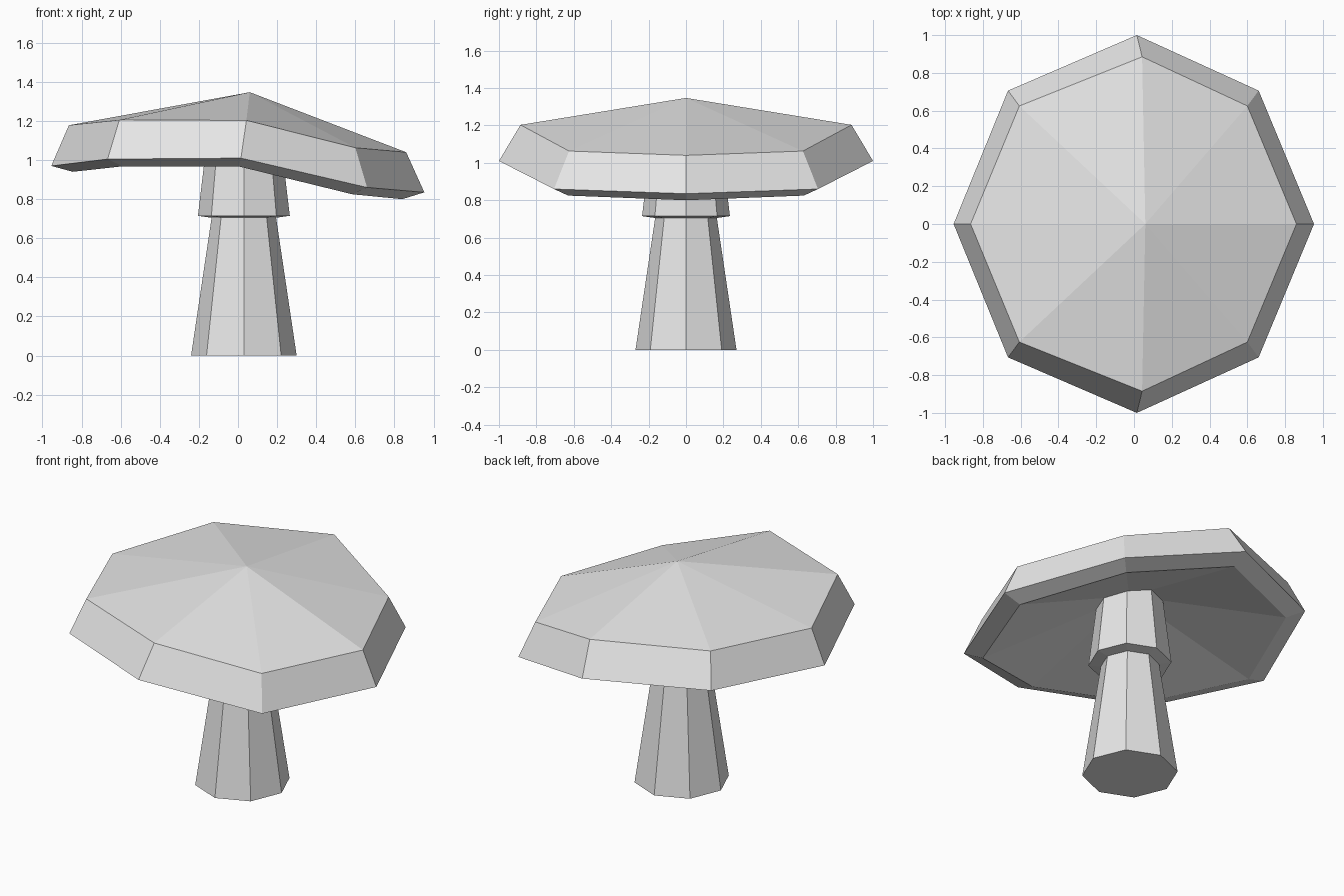
import bpy, bmesh, math

cube = bpy.data.objects.get("Cube")
if cube:
    bpy.data.objects.remove(cube, do_unlink=True)

grey = bpy.data.materials.new("light grey")
grey.use_nodes = True
grey.diffuse_color = (0.8, 0.8, 0.8, 1)
grey.node_tree.nodes["Principled BSDF"].inputs["Base Color"].default_value = (0.8, 0.8, 0.8, 1)


def loft(name, rings, start, end):
    """Skin a stack of rings, closing each end with a fan to a point or a flat face."""
    bm = bmesh.new()
    loops = [[bm.verts.new(p) for p in ring] for ring in rings]
    n = len(loops[0])
    for a, b in zip(loops, loops[1:]):
        for i in range(n):
            j = (i + 1) % n
            bm.faces.new((a[i], a[j], b[j], b[i]))
    for loop, tip in ((loops[0], start), (loops[-1], end)):
        if tip is None:
            bm.faces.new(loop)
        else:
            v = bm.verts.new(tip)
            for i in range(n):
                bm.faces.new((loop[i], loop[(i + 1) % n], v))
    bmesh.ops.recalc_face_normals(bm, faces=bm.faces)
    mesh = bpy.data.meshes.new(name)
    bm.to_mesh(mesh)
    bm.free()
    mesh.materials.append(grey)
    obj = bpy.data.objects.new(name, mesh)
    bpy.context.collection.objects.link(obj)
    return obj


def octagon(r, z):
    return [(0.03 + r * math.cos(k * math.pi / 4), r * math.sin(k * math.pi / 4), z)
            for k in range(8)]


def mirrored(half):
    """Complete a half ring across the y = 0 plane."""
    return half + [(x, -y, z) for x, y, z in half[-2:0:-1]]


# Tapered stem and flared collar, running up into the hollow cap
loft("stem", [octagon(0.27, 0), octagon(0.165, 0.705),
              octagon(0.235, 0.715), octagon(0.183, 1.15)], None, None)

# Drooping cap: underside edge, widest rim and shoulder, each from +x round to -x
underside = mirrored([(0.84, 0, 0.80), (0.585, 0.63, 0.825), (0.005, 0.885, 0.967),
                      (-0.59, 0.63, 0.968), (-0.845, 0, 0.94)])
rim = mirrored([(0.953, 0, 0.835), (0.66, 0.706, 0.86), (0.015, 1.0, 1.01),
                (-0.667, 0.706, 1.005), (-0.955, 0, 0.97)])
shoulder = mirrored([(0.86, 0, 1.04), (0.60, 0.625, 1.063), (0.043, 0.885, 1.203),
                     (-0.607, 0.625, 1.205), (-0.865, 0, 1.178)])
loft("cap", [underside, rim, shoulder], (0.035, 0, 1.155), (0.06, 0, 1.347))
